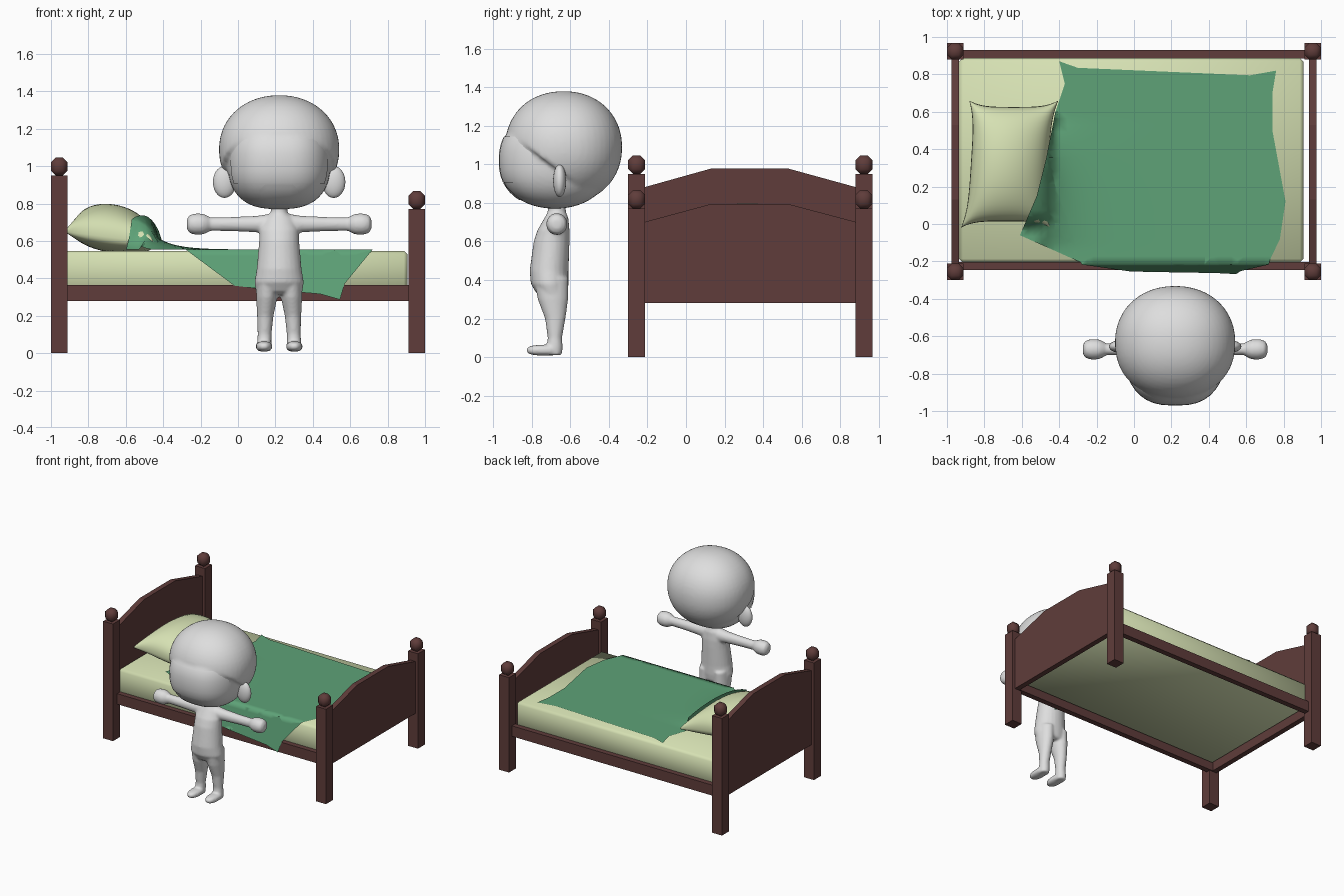
import bpy, bmesh, math
from mathutils import Vector

if "Cube" in bpy.data.objects:
    bpy.data.objects.remove(bpy.data.objects["Cube"])


def material(name, rgb):
    m = bpy.data.materials.new(name)
    m.diffuse_color = (*rgb, 1)
    m.use_nodes = True
    m.node_tree.nodes["Principled BSDF"].inputs["Base Color"].default_value = m.diffuse_color
    return m


WOOD = material("brown wood", (0.115, 0.046, 0.043))
CREAM = material("cream linen", (0.67, 0.75, 0.45))
GREEN = material("green blanket", (0.112, 0.365, 0.187))
GREY = material("light grey", (0.73, 0.73, 0.73))


def finish(name, bm, mat, smooth=False, normals=True):
    if normals:
        bmesh.ops.recalc_face_normals(bm, faces=bm.faces)
    me = bpy.data.meshes.new(name)
    for f in bm.faces:
        f.smooth = smooth
    bm.to_mesh(me)
    bm.free()
    me.materials.append(mat)
    ob = bpy.data.objects.new(name, me)
    bpy.context.collection.objects.link(ob)
    return ob


def box(name, lo, hi, mat, bevel=0.0, segments=1, smooth=False):
    bm = bmesh.new()
    bmesh.ops.create_cube(bm, size=1)
    lo, hi = Vector(lo), Vector(hi)
    for v in bm.verts:
        v.co = Vector([(lo[i] + hi[i]) / 2 + v.co[i] * (hi[i] - lo[i]) for i in range(3)])
    if bevel:
        bmesh.ops.bevel(bm, geom=bm.edges[:], offset=bevel, segments=segments,
                        profile=0.5, affect='EDGES')
    return finish(name, bm, mat, smooth)


def blob(name, c, r, p=(2, 2, 2), cuts=(), fill=False, seg=40):
    """Superellipsoid, optionally trimmed by planes (point, normal removed)."""
    bm = bmesh.new()
    bmesh.ops.create_uvsphere(bm, u_segments=seg, v_segments=seg // 2 + 4, radius=1)
    for v in bm.verts:
        v.co = Vector([c[i] + r[i] * math.copysign(abs(v.co[i]) ** (2 / p[i]), v.co[i])
                       for i in range(3)])
    for co, no in cuts:
        res = bmesh.ops.bisect_plane(bm, geom=bm.verts[:] + bm.edges[:] + bm.faces[:],
                                     plane_co=co, plane_no=no, clear_outer=True)
        if fill:
            edges = [e for e in res['geom_cut'] if isinstance(e, bmesh.types.BMEdge)]
            bmesh.ops.contextual_create(bm, geom=edges)
    return finish(name, bm, GREY, True, normals=not cuts or fill)


def loft(name, rings, axis, seg=24):
    """Skin elliptical rings: (centre, radius a, radius b), along axis x or z."""
    bm = bmesh.new()
    loops = []
    for c, a, b in rings:
        loop = []
        for i in range(seg):
            t = 2 * math.pi * i / seg
            d = (a * math.cos(t), b * math.sin(t))
            off = (0, d[0], d[1]) if axis == 'x' else (d[0], d[1], 0)
            loop.append(bm.verts.new(Vector(c) + Vector(off)))
        loops.append(loop)
    for l0, l1 in zip(loops, loops[1:]):
        for i in range(seg):
            j = (i + 1) % seg
            bm.faces.new((l0[i], l0[j], l1[j], l1[i]))
    bm.faces.new(loops[0])
    bm.faces.new(loops[-1])
    return finish(name, bm, GREY, True)


def merge(name, parts, voxel, smooth_steps):
    """Fuse overlapping closed parts into one soft skin."""
    bm = bmesh.new()
    for ob in parts:
        bm.from_mesh(ob.data)
        bpy.data.objects.remove(ob)
    ob = finish(name, bm, GREY, True, normals=False)
    m = ob.modifiers.new("fuse", 'REMESH')
    m.mode, m.voxel_size, m.use_smooth_shade = 'VOXEL', voxel, True
    m = ob.modifiers.new("soften", 'SMOOTH')
    m.factor, m.iterations = 0.5, smooth_steps
    return ob


# ---- bed frame: posts with faceted knobs, shaped end boards, rails
Y0, Y1, PX, H = -0.256, 0.923, 0.956, 0.044
for end, x, top in (("head", -PX, 0.95), ("foot", PX, 0.77)):
    for side, y in (("front", Y0), ("back", Y1)):
        box(f"{end}_post_{side}", (x - H, y - H, 0), (x + H, y + H, top), WOOD)
        box(f"{end}_knob_{side}", (x - H, y - H, top), (x + H, y + H, top + 0.096),
            WOOD, 0.025, smooth=True)
    bm = bmesh.new()
    s = top - 0.95
    prof = [(Y0, 0.28), (Y1, 0.28), (Y1, 0.87 + s), (0.53, 0.978 + s * 1.02),
            (0.13, 0.978 + s * 1.02), (Y0, 0.87 + s)]
    loops = [[bm.verts.new((x + d, y, z)) for y, z in prof] for d in (-0.021, 0.021)]
    for i in range(6):
        j = (i + 1) % 6
        bm.faces.new((loops[0][i], loops[0][j], loops[1][j], loops[1][i]))
    for loop in loops:
        bm.faces.new(loop)
    finish(f"{end}_board", bm, WOOD)
for side, a, b in (("front", -0.247, -0.203), ("back", 0.886, 0.93)):
    box(f"side_rail_{side}", (-PX, a, 0.28), (PX, b, 0.365), WOOD)

# ---- mattress
box("mattress", (-0.935, -0.206, 0.335), (0.907, 0.888, 0.547), CREAM, 0.02, 1, True)

# ---- pillow: puffed grid with pulled-out corners, slightly skewed
PC, PW, PL, SKEW = (-0.665, 0.32), 0.238, 0.34, 0.022


def puff(u, v):
    return max(0, (1 - u * u) * (1 - v * v)) ** 0.4


def pillow_mid(u):
    return 0.62 - 0.03 * u


bm = bmesh.new()
N = 24
for sgn, amp in ((1, 0.175), (-1, 0.085)):
    grid = []
    for i in range(N + 1):
        row = []
        for j in range(N + 1):
            u = math.sin(math.pi / 2 * (2 * i / N - 1))
            v = math.sin(math.pi / 2 * (2 * j / N - 1))
            z = pillow_mid(u) + sgn * amp * puff(u, v)
            row.append(bm.verts.new((PC[0] + SKEW * v + PW * u * (1 - 0.13 * (1 - v ** 4)),
                                     PC[1] + PL * v * (1 - 0.1 * (1 - u ** 4)),
                                     max(0.545, z))))
        grid.append(row)
    for i in range(N):
        for j in range(N):
            bm.faces.new((grid[i][j], grid[i + 1][j], grid[i + 1][j + 1], grid[i][j + 1]))
bmesh.ops.remove_doubles(bm, verts=bm.verts, dist=0.0002)
finish("pillow", bm, CREAM, True)

# ---- blanket: flat outline, sliced into a grid, then draped
outline = [(-0.61, -0.06), (-0.28, -0.207), (-0.02, -0.40), (0.1, -0.415), (0.44, -0.445),
           (0.545, -0.475), (0.57, -0.39), (0.72, -0.207), (0.78, -0.08), (0.81, 0.12),
           (0.74, 0.5), (0.74, 0.7), (0.76, 0.82), (0.62, 0.795), (-0.3, 0.835),
           (-0.40, 0.87), (-0.37, 0.75), (-0.42, 0.6), (-0.47, 0.35), (-0.52, 0.15)]
bm = bmesh.new()
bm.faces.new([bm.verts.new((x, y, 0)) for x, y in outline])
bmesh.ops.triangulate(bm, faces=bm.faces[:])
for axis, start, count in ((0, -0.6, 40), (1, -0.487, 38)):
    for k in range(count):
        co, no = [0, 0, 0], [0, 0, 0]
        co[axis], no[axis] = start + k * 0.035, 1
        bmesh.ops.bisect_plane(bm, geom=bm.verts[:] + bm.edges[:] + bm.faces[:],
                               plane_co=co, plane_no=no)
for vert in bm.verts:
    x, y, _ = vert.co
    z = 0.554
    v = (y - PC[1]) / PL
    u = (x - PC[0] - SKEW * v) / PW
    lift = 0.0
    if abs(u) < 0.95 and abs(v) < 1:
        lift = pillow_mid(u) + 0.175 * puff(u, v) + 0.01 - z
        lift *= min(1, (1 - abs(v)) / 0.15)
    if u > 0.7:
        tent = 0.085 * math.exp(-(x + 0.46) / 0.1) * max(0, 1 - ((v + 0.3) / 1.0) ** 2)
        lift = max(lift, tent)
    drop = max(0, -0.207 - y)
    vert.co = (x, y if drop == 0 else -0.217 - 0.19 * drop, z + lift - drop)
bmesh.ops.recalc_face_normals(bm, faces=bm.faces)
if sum(f.normal.z * f.calc_area() for f in bm.faces) < 0:
    bmesh.ops.reverse_faces(bm, faces=bm.faces)
finish("blanket", bm, GREEN, True, normals=False)

# ---- figure: head fused with hair cap, raised face plates
CX, CY = 0.22, -0.67
FC, FR, FP = (CX, -0.68, 1.02), (0.275, 0.288, 0.25), (2.7, 2.05, 2.4)
head = blob("head", FC, FR, FP)
hair = blob("hair_cap", (CX, -0.635, 1.088), (0.322, 0.304, 0.291), (2.1, 2.15, 2.1),
            [((CX, -0.93, 1.17), (0, -0.6, -0.8))], fill=True, seg=48)
merge("head_with_hair", [head, hair], 0.012, 4)
plate = tuple(r + 0.003 for r in FR)
blob("face_plate", FC, plate, FP,
     [((0, 0, 1.145), (0, 0, 1)), ((0, 0, 0.905), (0, 0, -1)), ((0, -0.80, 0), (0, 1, 0))])
blob("mouth_plate", FC, plate, FP,
     [((0, 0, 0.903), (0, 0, 1)), ((0, 0, 0.815), (0, 0, -1)), ((0, -0.75, 0), (0, 1, 0)),
      ((CX + 0.105, 0, 0), (1, 0, 0)), ((CX - 0.105, 0, 0), (-1, 0, 0)),
      ((CX + 0.105, 0, 0.87), (1, 0, 1)), ((CX - 0.105, 0, 0.87), (-1, 0, 1))])

# ---- torso
torso = [(-.67, .81, .045, .045), (-.67, .75, .044, .048), (-.672, .722, .08, .062),
         (-.687, .66, .105, .083), (-.697, .60, .107, .093), (-.71, .45, .120, .101),
         (-.707, .38, .132, .098), (-.695, .33, .125, .08), (-.69, .315, .09, .06)]
parts = [loft("torso", [((CX, y, z), rx, ry) for y, z, rx, ry in torso], 'z')]

# ---- mirrored ears, arms, legs and feet
arm = [(.05, .05, .055), (.12, .042, .044), (.25, .034, .038), (.37, .031, .036),
       (.385, .043, .046), (.41, .054, .056), (.45, .055, .057), (.48, .046, .048),
       (.494, .022, .024)]
leg = [(.062, -.70, .41, .060, .09), (.066, -.69, .30, .057, .079),
       (.074, -.678, .20, .044, .053), (.078, -.68, .10, .037, .037),
       (.08, -.682, .05, .039, .043), (.08, -.682, .010, .037, .039)]
for side, s in (("left", -1), ("right", 1)):
    blob(f"ear_{side}", (CX + s * 0.292, -0.655, 0.915), (0.062, 0.034, 0.085),
         (2, 2, 2), seg=20)
    parts += [
        loft(f"arm_{side}", [((CX + s * o, CY, 0.69), ry, rz) for o, ry, rz in arm], 'x'),
        loft(f"leg_{side}", [((CX + s * o, y, z), rx, ry) for o, y, z, rx, ry in leg], 'z'),
        blob(f"foot_{side}", (CX + s * 0.081, -0.735, 0.036), (0.044, 0.094, 0.028),
             (2.3, 2.3, 2.8), seg=20)]
merge("body", parts, 0.009, 4)
